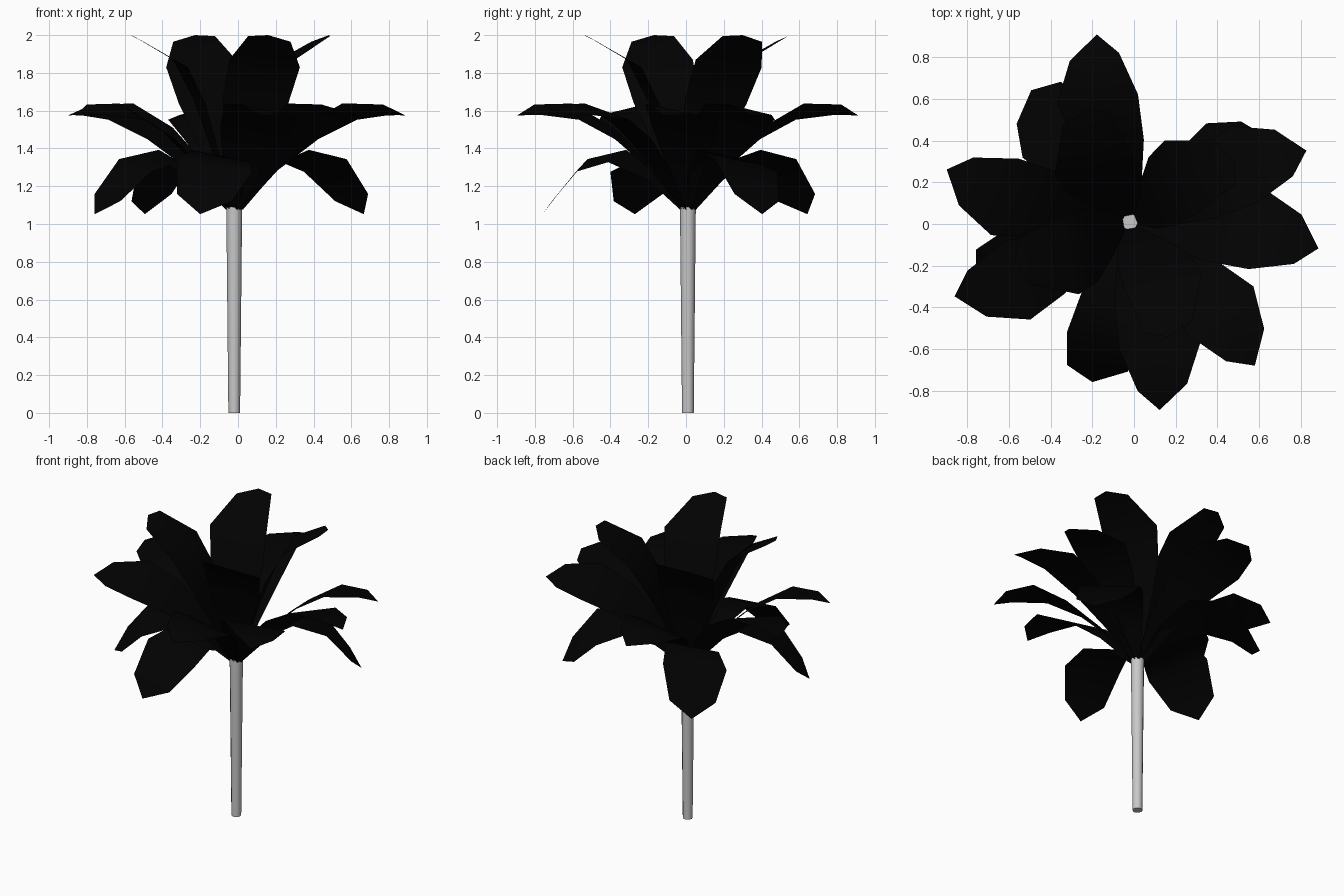
import bpy, bmesh, math
from mathutils import Vector, Matrix

cube = bpy.data.objects.get("Cube")
if cube:
    bpy.data.objects.remove(cube, do_unlink=True)

CENTRE = Vector((-0.02, 0.01, 0))


def material(name, value, rough):
    m = bpy.data.materials.new(name)
    m.use_nodes = True
    colour = (value, value, value, 1)
    m.diffuse_color = colour
    bsdf = m.node_tree.nodes["Principled BSDF"]
    bsdf.inputs["Base Color"].default_value = colour
    bsdf.inputs["Roughness"].default_value = rough
    return m


stem_grey = material("stem grey", 0.58, 0.6)
leaf_black = material("leaf black", 0.0005, 0.9)


def add_object(name, bm, mat):
    mesh = bpy.data.meshes.new(name)
    bm.to_mesh(mesh)
    bm.free()
    mesh.materials.append(mat)
    obj = bpy.data.objects.new(name, mesh)
    bpy.context.collection.objects.link(obj)
    return obj


# Stem: slightly tapered round stalk, wider at the top
def build_stem():
    bm = bmesh.new()
    bmesh.ops.create_cone(bm, cap_ends=True, segments=12, radius1=0.031,
                          radius2=0.042, depth=1.09,
                          matrix=Matrix.Translation(CENTRE + Vector((0, 0, 0.545))))
    for f in bm.faces:
        f.smooth = len(f.verts) == 4
    add_object("stem", bm, stem_grey)


# Leaf: rows of (reach, height, half width, sideways bulge), swept outwards,
# rolled about its midline and ending in a pointed tip
def build_leaf(name, rows, roll, tip, angle):
    bm = bmesh.new()
    turn = Matrix.Translation(CENTRE) @ Matrix.Rotation(math.radians(angle), 4, 'Z')
    grid = []
    for i, (reach, height, half, bulge) in enumerate(rows):
        before, after = rows[max(i - 1, 0)], rows[min(i + 1, len(rows) - 1)]
        along = Vector((after[0] - before[0], 0, after[1] - before[1])).normalized()
        normal = Vector((-along.z, 0, along.x))
        grid.append([bm.verts.new(turn @ (Vector((reach, bulge + side * half, height))
                                          - normal * side * half * roll))
                     for side in (-1, 0, 1)])
    for a, b in zip(grid, grid[1:]):
        for i in range(2):
            bm.faces.new((a[i], b[i], b[i + 1], a[i + 1]))
    point = bm.verts.new(turn @ Vector(tip))
    for i in range(2):
        bm.faces.new((grid[-1][i], point, grid[-1][i + 1]))
    for f in bm.faces:
        f.smooth = True
    add_object(name, bm, leaf_black)


LOWER = [(0.03, 1.08, 0.03, 0), (0.18, 1.25, 0.10, 0.01), (0.38, 1.36, 0.165, 0.03),
         (0.57, 1.31, 0.20, 0.045), (0.72, 1.14, 0.145, 0.03)]
MIDDLE = [(0.03, 1.08, 0.03, 0), (0.20, 1.30, 0.10, 0.01), (0.40, 1.48, 0.165, 0.03),
          (0.61, 1.595, 0.195, 0.05), (0.81, 1.605, 0.12, 0.03)]
UPPER = [(0.03, 1.08, 0.03, 0), (0.11, 1.38, 0.11, 0.02), (0.21, 1.65, 0.175, 0.05),
         (0.32, 1.85, 0.19, 0.065), (0.54, 1.98, 0.115, 0.02)]

TIERS = [("lower_leaf", LOWER, 0.2, (0.79, 0.025, 1.052), (28, 125, 199, 255)),
         ("middle_leaf", MIDDLE, 0.23, (0.915, 0, 1.575), (-8, 22, 100, 164, 203, 279, 311)),
         ("upper_leaf", UPPER, 0.15, (0.58, 0, 2.0), (30, 111, 198, 288))]

build_stem()
for name, rows, roll, tip, angles in TIERS:
    for n, angle in enumerate(angles):
        build_leaf(f"{name}_{n + 1}", rows, roll, tip, angle)
